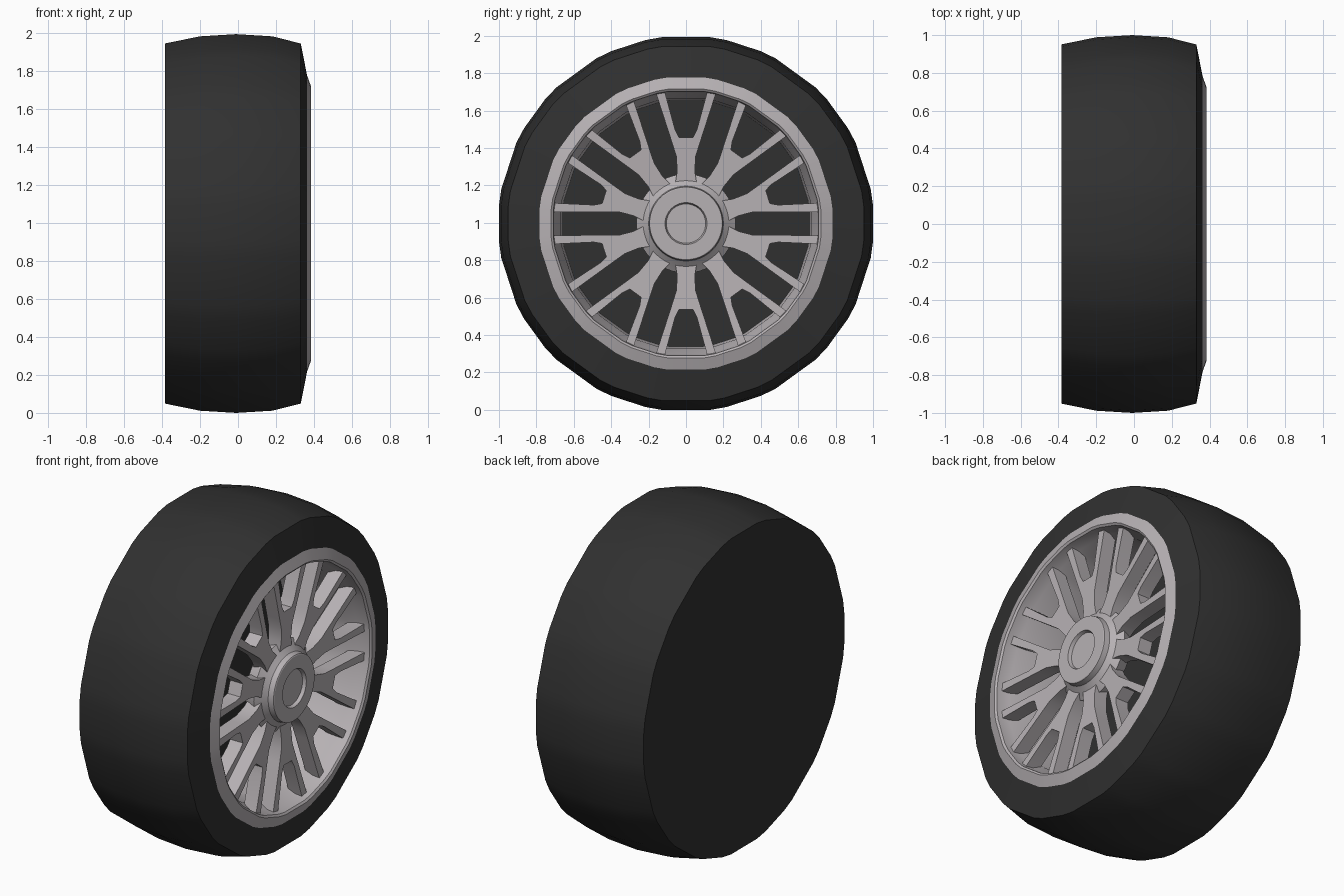
import bpy, bmesh
from math import sin, cos, radians
from mathutils import Matrix, Vector

if "Cube" in bpy.data.objects:
    bpy.data.objects.remove(bpy.data.objects["Cube"])

CZ = 0.996   # axle height

# Rim and tyre share an uneven ring: a flat at each spoke and a flat between spokes
RING = [radians(90 + 36 * k + a) for k in range(10) for a in (-7.5, 7.5, 12.5, 23.5)]
ROUND = [radians(7.5 * k) for k in range(48)]


def material(name, rgb):
    m = bpy.data.materials.new(name)
    m.diffuse_color = (*rgb, 1)
    m.use_nodes = True
    m.node_tree.nodes["Principled BSDF"].inputs["Base Color"].default_value = m.diffuse_color
    return m


RUBBER = material("rubber", (0.03, 0.03, 0.03))
METAL = material("metal", (0.47, 0.44, 0.455))


def finish(name, bm, mat, angle=28):
    mesh = bpy.data.meshes.new(name)
    bm.to_mesh(mesh)
    bm.free()
    mesh.materials.append(mat)
    ob = bpy.data.objects.new(name, mesh)
    ob.location.z = CZ
    bpy.context.collection.objects.link(ob)
    bpy.ops.object.select_all(action='DESELECT')
    ob.select_set(True)
    bpy.context.view_layer.objects.active = ob
    bpy.ops.object.shade_smooth_by_angle(angle=radians(angle))
    return ob


def revolve(name, profile, angles, mat):
    """Sweep (x, radius) points round the x axis; radius 0 closes with one n-gon."""
    bm = bmesh.new()
    rings = [[bm.verts.new((x, r * cos(a), r * sin(a))) for a in angles]
             for x, r in profile if r > 0]
    n = len(angles)
    for p, q in zip(rings, rings[1:]):
        for i in range(n):
            j = (i + 1) % n
            bm.faces.new((p[i], p[j], q[j], q[i]))
    if profile[0][1] == 0:
        bm.faces.new(rings[0][::-1])
    if profile[-1][1] == 0:
        bm.faces.new(rings[-1])
    return finish(name, bm, mat)


# Tyre with closed flat back
revolve("tire", [(-0.385, 0), (-0.385, 0.955), (-0.2, 0.993), (-0.01, 1.0046),
                 (0.18, 0.993), (0.33, 0.955), (0.363, 0.787)], RING, RUBBER)

# Rim lip, inner bevel and barrel
revolve("rim", [(0.363, 0.787), (0.385, 0.725), (0.376, 0.713), (0.30, 0.703),
                (0.25, 0.675), (-0.14, 0.665)], RING, METAL)

# Dark plate closing the barrel
bm = bmesh.new()
bm.faces.new([bm.verts.new((-0.14, 0.667 * cos(a), 0.667 * sin(a))) for a in RING])
finish("barrel_plate", bm, RUBBER)

# Hub: flange cone, raised cap, recessed centre
revolve("hub", [(0.22, 0), (0.22, 0.24), (0.29, 0.265), (0.335, 0.205), (0.34, 0.20),
                (0.372, 0.195), (0.375, 0.19), (0.375, 0.112), (0.355, 0.105),
                (0.355, 0)], ROUND, METAL)

# Ten Y-shaped spokes, one outline turned round the axle
HALF = [(0.20, 0.06), (0.28, 0.047), (0.36, 0.052), (0.43, 0.074),
        (0.705, 0.163), (0.709, 0.115), (0.50, 0.058), (0.46, 0.037)]
OUTLINE = HALF + [(r, -t) for r, t in reversed(HALF)]


def front_x(r):
    return 0.315 + 0.03 * (r - 0.2) / 0.5


bm = bmesh.new()
for k in range(10):
    turn = Matrix.Rotation(radians(36 * k), 4, 'X')
    front = [bm.verts.new(turn @ Vector((front_x(r), t, r))) for r, t in OUTLINE]
    back = [bm.verts.new(turn @ Vector((front_x(r) - 0.085, t, r))) for r, t in OUTLINE]
    bm.faces.new(front)
    bm.faces.new(back[::-1])
    for i in range(len(front)):
        j = (i + 1) % len(front)
        bm.faces.new((front[j], front[i], back[i], back[j]))
bmesh.ops.recalc_face_normals(bm, faces=bm.faces)
finish("spokes", bm, METAL)
